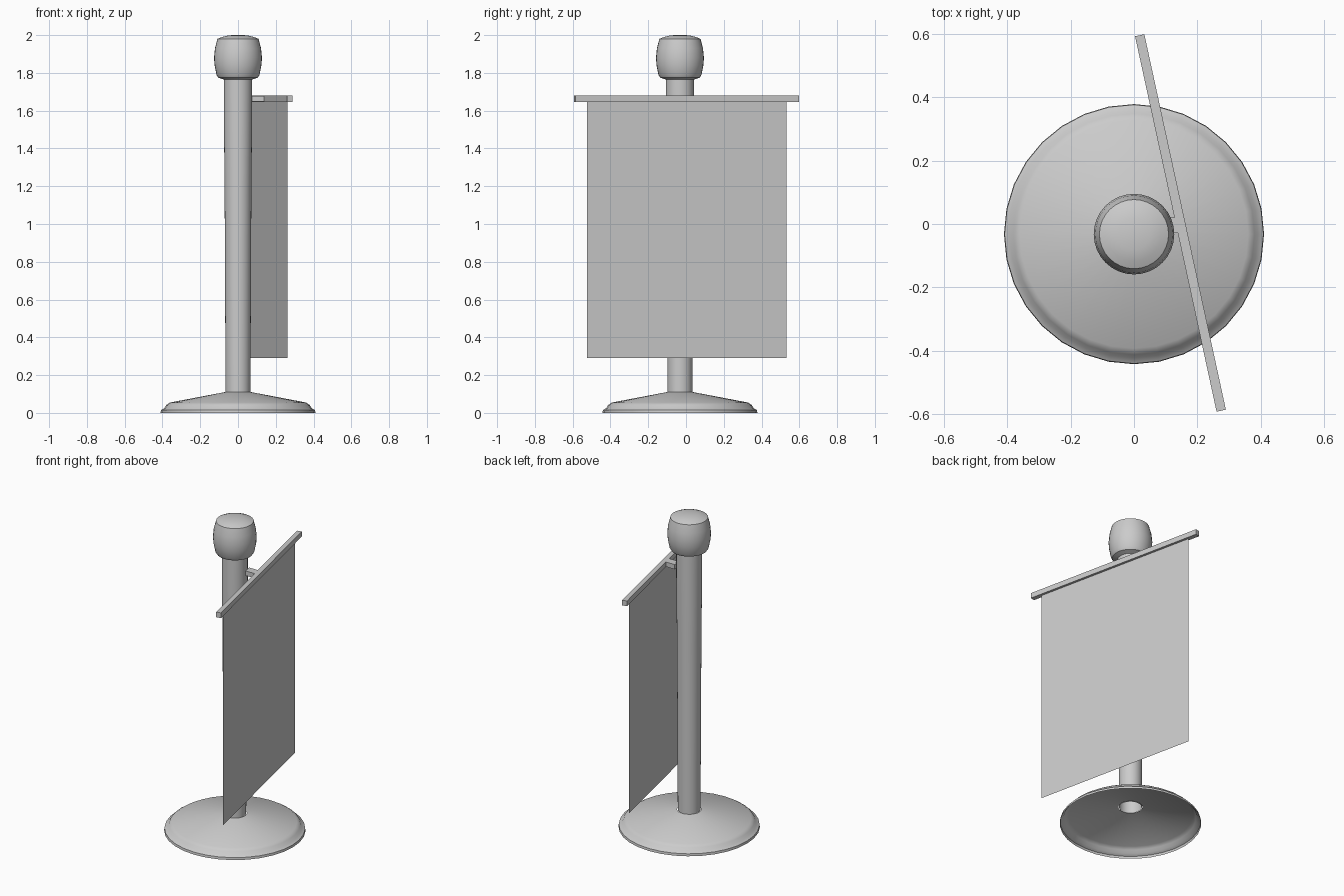
import bpy, bmesh, math
from mathutils import Matrix, Vector

if "Cube" in bpy.data.objects:
    bpy.data.objects.remove(bpy.data.objects["Cube"])

CY = -0.032  # pole axis in y


def lathe(name, profile, sides=32):
    """Spin (radius, z) points about the pole axis."""
    bm = bmesh.new()
    rings = []
    for r, z in profile:
        if r == 0:
            rings.append([bm.verts.new((0, CY, z))] * sides)
        else:
            rings.append([bm.verts.new((r * math.cos(2 * math.pi * i / sides),
                                        CY + r * math.sin(2 * math.pi * i / sides), z))
                          for i in range(sides)])
    for a, b in zip(rings, rings[1:]):
        for i in range(sides):
            j = (i + 1) % sides
            bm.faces.new(list(dict.fromkeys((a[i], a[j], b[j], b[i]))))
    obj = finish(name, bm)
    bpy.context.view_layer.objects.active = obj
    obj.select_set(True)
    bpy.ops.object.shade_smooth_by_angle(angle=math.radians(40))
    obj.select_set(False)
    return obj


def finish(name, bm):
    mesh = bpy.data.meshes.new(name)
    bm.to_mesh(mesh)
    bm.free()
    obj = bpy.data.objects.new(name, mesh)
    bpy.context.collection.objects.link(obj)
    return obj


def box(name, size, centre, angle=0.0):
    bm = bmesh.new()
    bmesh.ops.create_cube(bm, size=1)
    bmesh.ops.scale(bm, vec=size, verts=bm.verts)
    obj = finish(name, bm)
    obj.matrix_world = Matrix.Translation(centre) @ Matrix.Rotation(angle, 4, 'Z')
    return obj


# Hollow domed foot, open underneath
lathe("foot", [(0.41, 0), (0.408, 0.015), (0.39, 0.025), (0.38, 0.042),
               (0.36, 0.055), (0.07, 0.11)])

# Tapered pole
lathe("pole", [(0.066, 0.108), (0.068, 0.6), (0.071, 1.2), (0.075, 1.6), (0.075, 1.78)])

# Rounded knob on top
lathe("knob", [(0.075, 1.765), (0.105, 1.775), (0.114, 1.79), (0.124, 1.84),
               (0.127, 1.88), (0.122, 1.93), (0.109, 1.98), (0.085, 1.99),
               (0.05, 1.999), (0, 2.0)])

# Crossbar, turned slightly from the y axis
start, end = Vector((0.018, 0.595, 1.6625)), Vector((0.275, -0.5885, 1.6625))
mid, along = (start + end) / 2, end - start
angle = math.atan2(along.y, along.x)
box("crossbar", (along.length, 0.03, 0.033), mid, angle)

# Bracket joining pole and crossbar
box("bracket", (0.085, 0.05, 0.03), (0.1075, -0.004, 1.6625))

# Single-sheet banner hanging below the crossbar
bm = bmesh.new()
direction = along.normalized()
corners = []
for s, z in ((-0.54, 0.29), (0.54, 0.29), (0.54, 1.648), (-0.54, 1.648)):
    p = mid + direction * s
    corners.append(bm.verts.new((p.x, p.y, z)))
bm.faces.new(corners)
finish("banner", bm)
